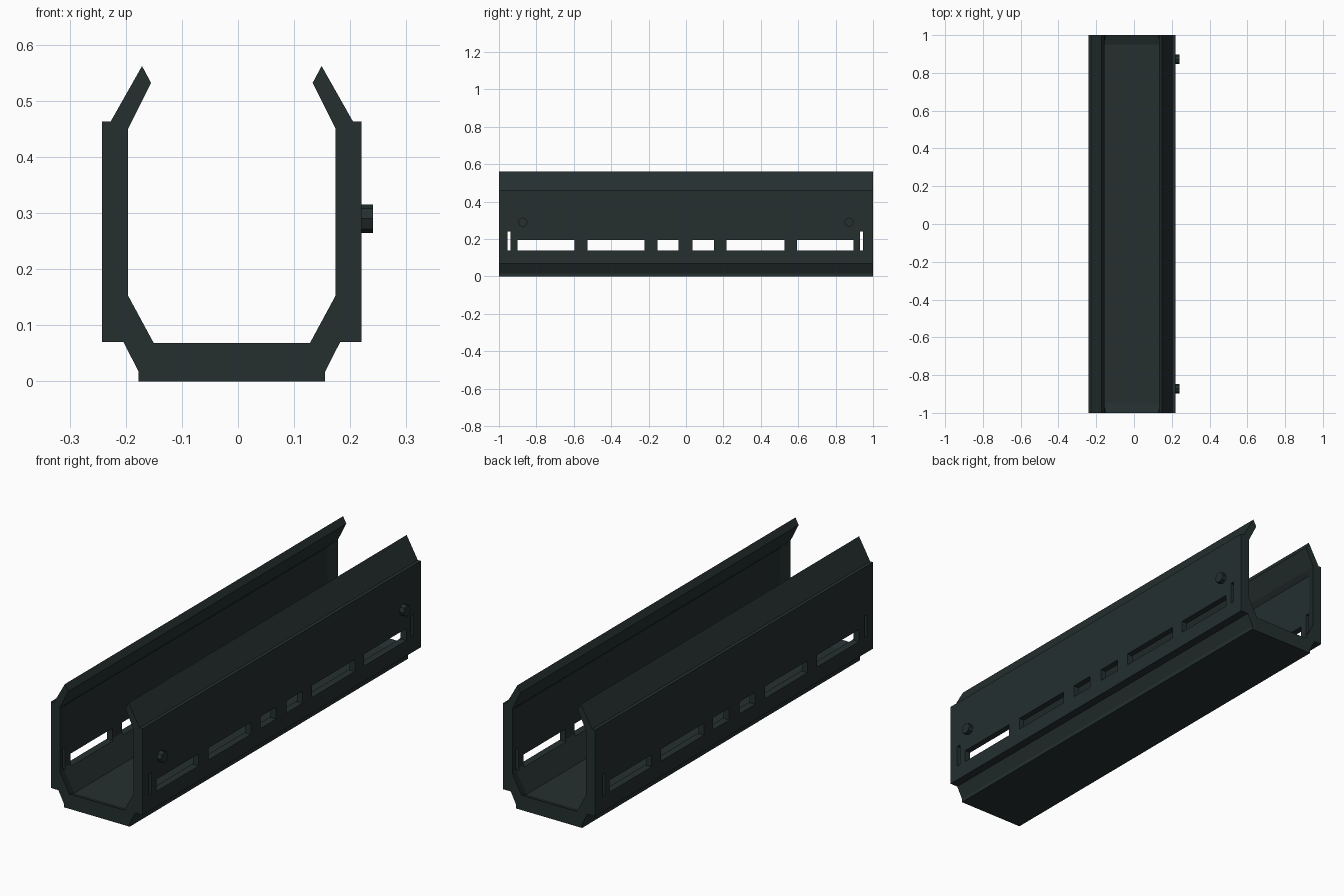
import bpy, bmesh, math
from mathutils import Matrix

if "Cube" in bpy.data.objects:
    bpy.data.objects.remove(bpy.data.objects["Cube"])

CX = -0.011  # the channel sits slightly off centre because of the pegs

mat = bpy.data.materials.new("dark green grey")
mat.diffuse_color = (0.018, 0.028, 0.028, 1)
mat.use_nodes = True
mat.node_tree.nodes["Principled BSDF"].inputs["Base Color"].default_value = mat.diffuse_color


def make_object(name, bm):
    bmesh.ops.recalc_face_normals(bm, faces=bm.faces[:])
    me = bpy.data.meshes.new(name)
    bm.to_mesh(me)
    bm.free()
    me.materials.append(mat)
    ob = bpy.data.objects.new(name, me)
    bpy.context.collection.objects.link(ob)
    return ob


# Half section: outside going up, then inside going down
outer = [(0.166, 0), (0.166, 0.017), (0.193, 0.07), (0.231, 0.07),
         (0.231, 0.463), (0.216, 0.463), (0.160, 0.562), (0.144, 0.532)]
rim = [(0.185, 0.45), (0.185, 0.44), (0.185, 0.153), (0.139, 0.068)]
recess = [(0.185, 0.45), (0.203, 0.43), (0.203, 0.148), (0.148, 0.050)]


def section(inner):
    half = outer + inner
    return half + [(-x, z) for x, z in reversed(half)]


# Channel body: full-thickness end rims tapering to a recessed inside
bm = bmesh.new()
rings = []
for y, inner in ((-1, rim), (-0.95, recess), (0.95, recess), (1, rim)):
    rings.append([bm.verts.new((x + CX, y, z)) for x, z in section(inner)])
for a, b in zip(rings, rings[1:]):
    n = len(a)
    for i in range(n):
        j = (i + 1) % n
        bm.faces.new((a[i], a[j], b[j], b[i]))
bm.faces.new(rings[0])
bm.faces.new(rings[-1])
body = make_object("channel_body", bm)

# Slots through both side walls: y start, y end, top height
slots = [(-0.955, -0.937, 0.24), (-0.90, -0.597, 0.195), (-0.527, -0.222, 0.195),
         (-0.152, -0.04, 0.195), (0.035, 0.15, 0.195), (0.217, 0.527, 0.195),
         (0.593, 0.896, 0.195), (0.929, 0.947, 0.24)]
bm = bmesh.new()
for y0, y1, top in slots:
    m = (Matrix.Translation((0, (y0 + y1) / 2, (0.14 + top) / 2))
         @ Matrix.Diagonal((0.8, y1 - y0, top - 0.14, 1)))
    bmesh.ops.create_cube(bm, size=1, matrix=m)
cutter = make_object("slot_cutter", bm)
cutter.hide_render = True
cutter.hide_viewport = True
cutter.display_type = 'WIRE'
mod = body.modifiers.new("slots", 'BOOLEAN')
mod.operation = 'DIFFERENCE'
mod.solver = 'EXACT'
mod.object = cutter

# Two round pegs on the right wall
for name, y in (("front_peg", -0.872), ("back_peg", 0.872)):
    bm = bmesh.new()
    m = Matrix.Translation((0.2255, y, 0.29)) @ Matrix.Rotation(math.pi / 2, 4, 'Y')
    bmesh.ops.create_cone(bm, cap_ends=True, segments=8, radius1=0.0255,
                          radius2=0.0255, depth=0.031, matrix=m)
    make_object(name, bm)
